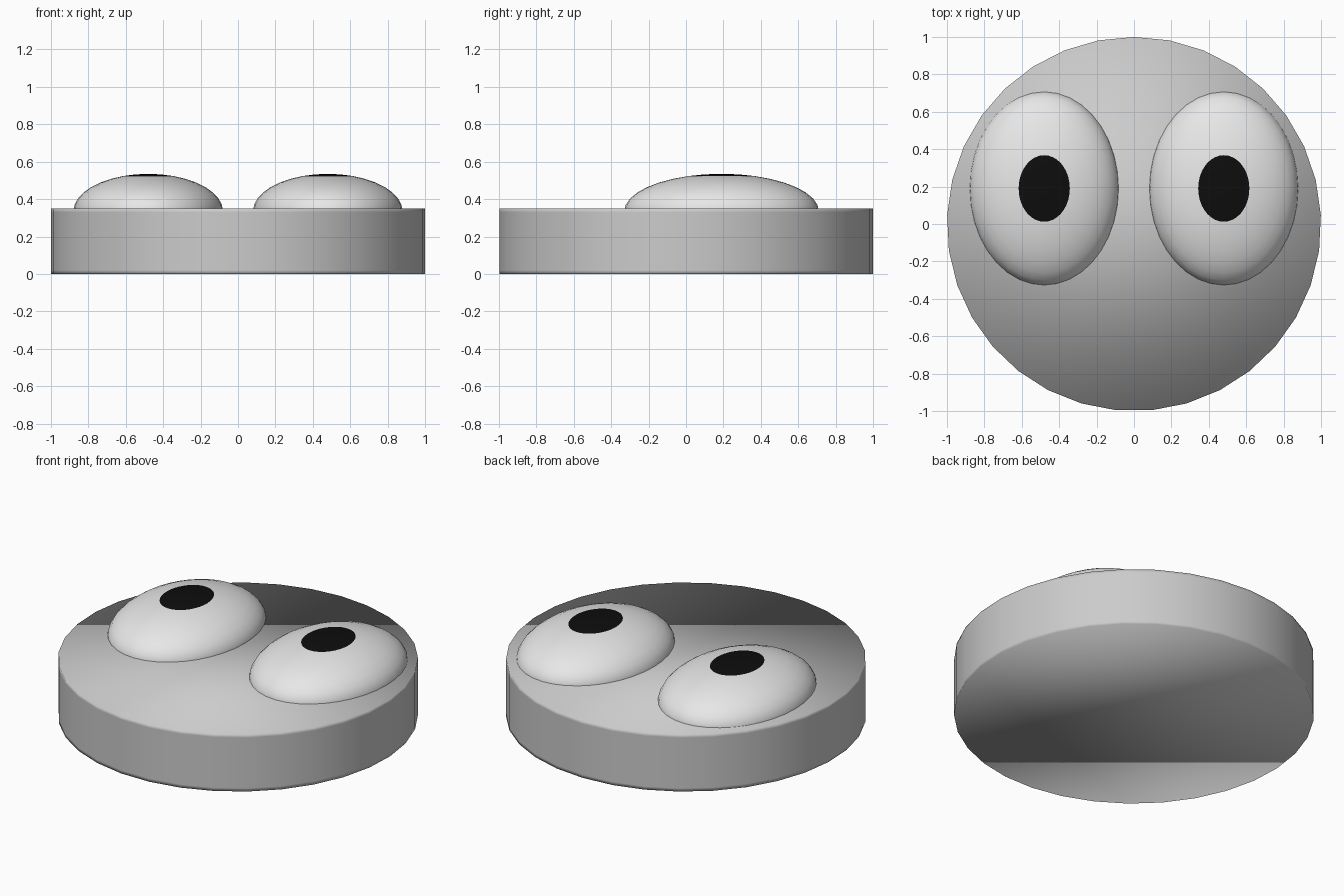
import bpy, bmesh, math
from mathutils import Matrix

if "Cube" in bpy.data.objects:
    bpy.data.objects.remove(bpy.data.objects["Cube"])


def material(name, v):
    m = bpy.data.materials.new(name)
    m.diffuse_color = (v, v, v, 1)
    m.use_nodes = True
    m.node_tree.nodes["Principled BSDF"].inputs["Base Color"].default_value = m.diffuse_color
    return m


grey = material("mid grey", 0.6)
white = material("eye white", 0.8)
black = material("pupil black", 0.004)


def finish(name, bm, mats):
    bmesh.ops.recalc_face_normals(bm, faces=bm.faces)
    for f in bm.faces:
        f.smooth = True
    me = bpy.data.meshes.new(name)
    bm.to_mesh(me)
    bm.free()
    for m in mats:
        me.materials.append(m)
    ob = bpy.data.objects.new(name, me)
    bpy.context.collection.objects.link(ob)
    return ob


# Disc body: 33 sides, support loops near both rims, fully smooth n-gon caps
SIDES, HEIGHT, RIM = 33, 0.35, 0.02
bm = bmesh.new()
rings = []
for z in (0, RIM, HEIGHT - RIM, HEIGHT):
    rings.append([bm.verts.new((math.sin(a), math.cos(a), z))
                  for a in (2 * math.pi * i / SIDES for i in range(SIDES))])
for lo, hi in zip(rings, rings[1:]):
    for i in range(SIDES):
        j = (i + 1) % SIDES
        bm.faces.new((lo[i], lo[j], hi[j], hi[i]))
bm.faces.new(rings[0])
bm.faces.new(rings[-1])
finish("disc_body", bm, [grey])


# Eyes: flattened ellipsoids sunk in the disc, polar cap coloured as pupil
def eye(name, x):
    bm = bmesh.new()
    bmesh.ops.create_uvsphere(bm, u_segments=36, v_segments=18, radius=1)
    for f in bm.faces:
        f.material_index = int(f.calc_center_median().z > math.cos(math.radians(20)))
    bm.transform(Matrix.Translation((x, 0.19, 0.335)) @ Matrix.Diagonal((0.4, 0.52, 0.2, 1)))
    return finish(name, bm, [white, black])


for side, sx in (("left", -1), ("right", 1)):
    eye(side + "_eye", sx * 0.48)
